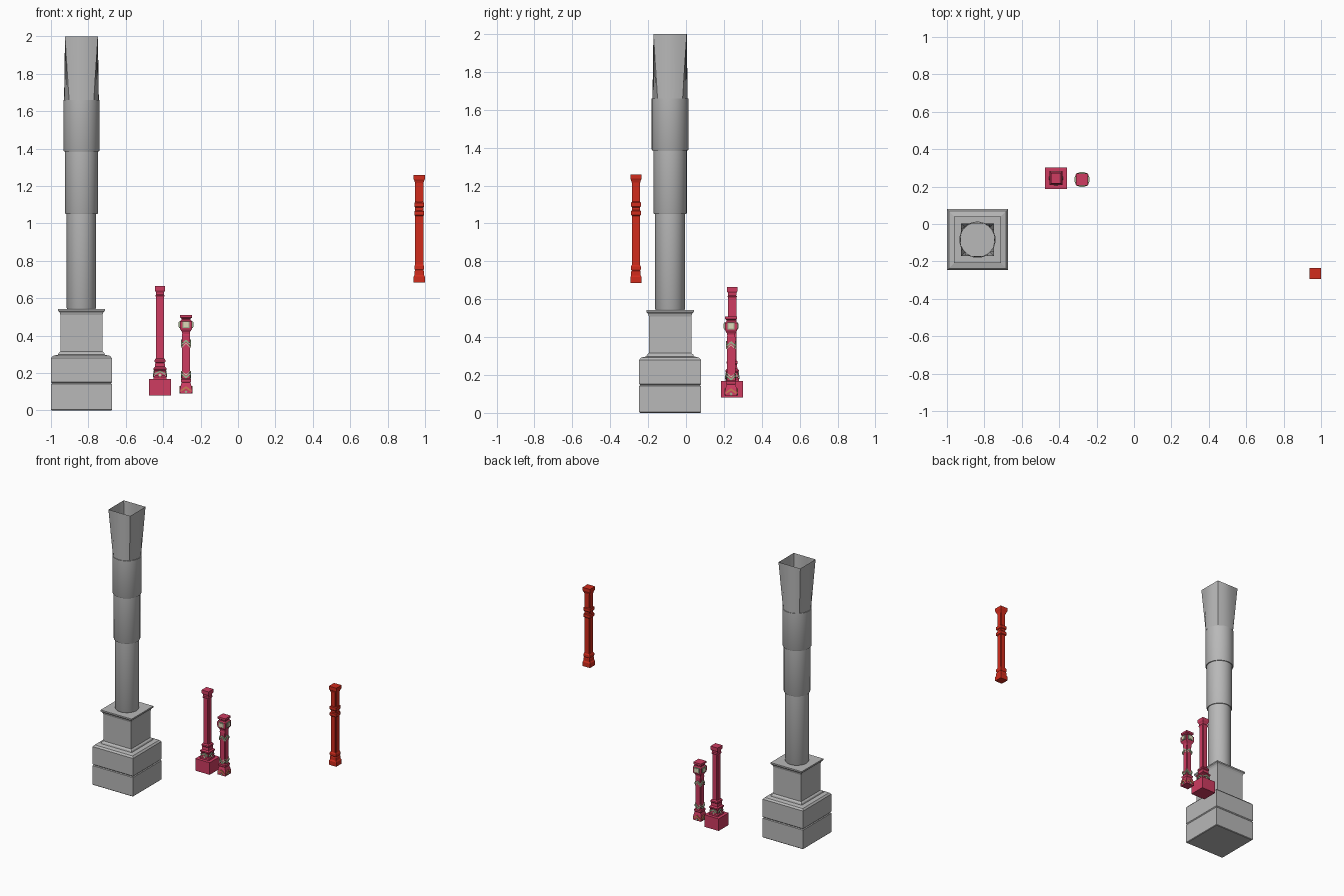
import bpy, bmesh, math
from mathutils import Matrix, Vector

cube = bpy.data.objects.get("Cube")
if cube:
    bpy.data.objects.remove(cube, do_unlink=True)


def material(name, rgb):
    m = bpy.data.materials.new(name)
    m.use_nodes = True
    m.diffuse_color = (*rgb, 1)
    bsdf = next(n for n in m.node_tree.nodes if n.type == 'BSDF_PRINCIPLED')
    bsdf.inputs["Base Color"].default_value = (*rgb, 1)
    return m


STONE = material("grey stone", (0.48, 0.48, 0.48))
PINK = material("rose paint", (0.62, 0.045, 0.12))
RED = material("red paint", (0.64, 0.025, 0.012))
MINT = material("mint paint", (0.34, 0.46, 0.28))
CREAM = material("cream paint", (0.74, 0.68, 0.48))
TAN = material("terracotta paint", (0.60, 0.20, 0.09))


def outline(shape, r):
    """Cross-section points for a half width or radius."""
    if shape == "square":
        return [(r, -r), (r, r), (-r, r), (-r, -r)]
    if shape == "notched":
        n = r * 0.72
        corner = [(r, -n), (r, n), (n, n), (n, r)]
        pts = []
        for k in range(4):
            rot = Matrix.Rotation(k * math.pi / 2, 2)
            pts += [tuple(rot @ Vector(p)) for p in corner[1:]]
        return pts
    pts = []
    for k in range(32):
        a = k * math.tau / 32
        c, s = math.cos(a), math.sin(a)
        f = r / max(abs(c), abs(s)) if shape == "squared" else r
        pts.append((c * f, s * f))
    return pts


def finish(name, bm, mat, smooth=False):
    bmesh.ops.recalc_face_normals(bm, faces=bm.faces)
    mesh = bpy.data.meshes.new(name)
    bm.to_mesh(mesh)
    bm.free()
    mesh.materials.append(mat)
    ob = bpy.data.objects.new(name, mesh)
    bpy.context.collection.objects.link(ob)
    if smooth:
        bpy.ops.object.select_all(action='DESELECT')
        ob.select_set(True)
        bpy.context.view_layer.objects.active = ob
        bpy.ops.object.shade_smooth_by_angle(angle=math.radians(35))
    return ob


def stack(name, centre, profile, mat, shape="square", capped=True, smooth=False):
    """Loft a column through (half width, height[, shape]) levels."""
    bm = bmesh.new()
    rings = []
    for r, z, *own in profile:
        pts = outline(own[0] if own else shape, r)
        rings.append([bm.verts.new((centre[0] + x, centre[1] + y, z)) for x, y in pts])
    n = len(rings[0])
    for lo, hi in zip(rings, rings[1:]):
        for i in range(n):
            j = (i + 1) % n
            bm.faces.new((lo[i], lo[j], hi[j], hi[i]))
    if capped:
        bm.faces.new(rings[0][::-1])
        bm.faces.new(rings[-1])
    return finish(name, bm, mat, smooth)


def plates(name, centre, z, dist, shape, mat, depth=0.006):
    """Put one thin plate on each of the four sides."""
    bm = bmesh.new()
    for k in range(4):
        rot = Matrix.Rotation(k * math.pi / 2, 3, 'Z')
        sides = []
        for d in (dist - 0.002, dist - 0.002 + depth):
            sides.append([bm.verts.new(rot @ Vector((x, -d, h)) + Vector((*centre, z)))
                          for x, h in shape])
        back, front = sides
        bm.faces.new(front)
        bm.faces.new(back[::-1])
        for i in range(len(shape)):
            j = (i + 1) % len(shape)
            bm.faces.new((back[i], back[j], front[j], front[i]))
    return finish(name, bm, mat)


def chevron(w, h, t):
    return [(-w, 0), (0, h), (w, 0), (w, t), (0, h + t), (-w, t)]


def box(w, h):
    return [(-w, -h), (w, -h), (w, h), (-w, h)]


def diamond(w, h):
    return [(0, -h), (w, 0), (0, h), (-w, 0)]


# Large stone column
C = (-0.837, -0.084)
stack("stone_lower_block", C, [(0.159, 0), (0.163, 0.004), (0.163, 0.141), (0.158, 0.146)], STONE)
stack("stone_upper_block", C, [(0.158, 0.146), (0.163, 0.152), (0.163, 0.28), (0.153, 0.292),
                               (0.125, 0.298), (0.122, 0.308), (0.112, 0.316)], STONE)
stack("stone_pedestal", C, [(0.112, 0.316), (0.112, 0.51), (0.116, 0.523), (0.125, 0.533),
                            (0.125, 0.543)], STONE)
for label, r, low, high in (("lower", 0.079, 0.543, 1.05), ("middle", 0.088, 1.05, 1.385),
                            ("upper", 0.097, 1.385, 1.66)):
    stack(f"stone_{label}_shaft", C, [(r - 0.003, low), (r, low + 0.006), (r, high)],
          STONE, "round", smooth=True)
stack("stone_capital", C, [(0.093, 1.655, "round"), (0.088, 2.0, "squared")], STONE,
      capped=False, smooth=True)

# Tall rose pillar on a block
P = (-0.417, 0.244)
stack("rose_plinth", P, [(0.058, 0.08), (0.058, 0.168)], PINK)
stack("rose_foot", P, [(0.036, 0.168), (0.036, 0.18), (0.030, 0.186), (0.030, 0.212),
                       (0.035, 0.218), (0.035, 0.226), (0.027, 0.234), (0.025, 0.255),
                       (0.029, 0.26), (0.029, 0.27), (0.022, 0.278)], PINK)
stack("rose_shaft", P, [(0.022, 0.276), (0.022, 0.61)], PINK, "notched")
stack("rose_capital", P, [(0.021, 0.605), (0.025, 0.614), (0.021, 0.62), (0.022, 0.632),
                          (0.028, 0.642), (0.028, 0.665)], PINK)
plates("rose_foot_chevron", P, 0.19, 0.032, chevron(0.027, 0.014, 0.01), MINT)
plates("rose_foot_diamond", P, 0.188, 0.034, diamond(0.01, 0.01), CREAM)

# Short ornamented pillar
Q = (-0.278, 0.238)
stack("ornate_foot", Q, [(0.032, 0.09), (0.032, 0.115), (0.028, 0.135), (0.024, 0.15),
                         (0.027, 0.156), (0.027, 0.166), (0.022, 0.172)], PINK)
stack("ornate_shaft", Q, [(0.022, 0.17), (0.022, 0.4)], PINK, "notched")
stack("ornate_neck", Q, [(0.022, 0.398), (0.020, 0.41), (0.022, 0.42), (0.031, 0.434),
                         (0.033, 0.445), (0.033, 0.475), (0.024, 0.484), (0.024, 0.49),
                         (0.031, 0.496), (0.031, 0.51)], PINK)
plates("medallion_frame", Q, 0.459, 0.033, box(0.019, 0.018), MINT)
plates("medallion", Q, 0.459, 0.036, box(0.013, 0.013), CREAM)
plates("upper_chevron", Q, 0.347, 0.022, chevron(0.024, 0.02, 0.012), MINT)
plates("upper_chevron_trim", Q, 0.338, 0.022, chevron(0.02, 0.018, 0.006), CREAM)
plates("lower_chevron", Q, 0.19, 0.022, chevron(0.024, -0.02, 0.012), MINT)
plates("lower_chevron_trim", Q, 0.205, 0.022, chevron(0.02, -0.018, 0.006), CREAM)
plates("foot_arch", Q, 0.1, 0.032, chevron(0.026, 0.018, 0.012), TAN)
plates("foot_gem", Q, 0.1, 0.032, diamond(0.008, 0.009), MINT)

# Raised red pillar
R = (0.969, -0.264)
stack("red_base", R, [(0.03, 0.685), (0.03, 0.716), (0.025, 0.725), (0.025, 0.745),
                      (0.022, 0.75)], RED)
stack("red_lower_collar", R, [(0.022, 0.75), (0.026, 0.757), (0.026, 0.772), (0.021, 0.782)], RED)
stack("red_shaft", R, [(0.022, 0.74), (0.022, 1.232)], RED, "notched")
for name, z in (("red_lower_band", 1.045), ("red_upper_band", 1.09)):
    stack(name, R, [(0.021, z - 0.006), (0.026, z), (0.026, z + 0.02), (0.021, z + 0.026)], RED)
stack("red_capital", R, [(0.021, 1.212), (0.024, 1.222), (0.026, 1.228), (0.03, 1.236),
                         (0.03, 1.258)], RED)
